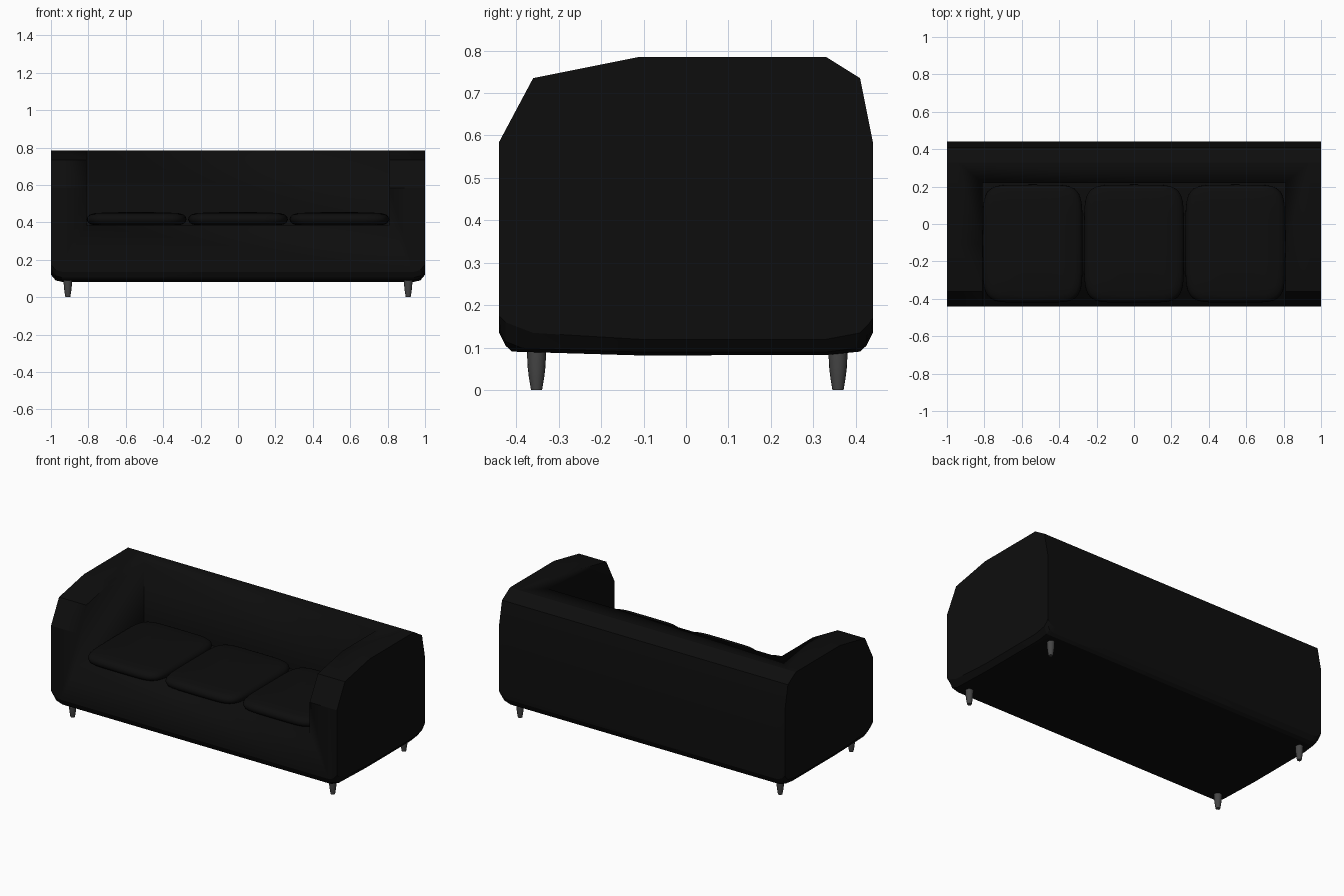
import bpy, bmesh
from math import cos, sin, pi, radians, copysign

if "Cube" in bpy.data.objects:
    bpy.data.objects.remove(bpy.data.objects["Cube"])


def material(name, v):
    m = bpy.data.materials.new(name)
    m.diffuse_color = (v, v, v, 1)
    m.use_nodes = True
    m.node_tree.nodes["Principled BSDF"].inputs["Base Color"].default_value = m.diffuse_color
    return m


def loft(name, rings, mat=None, angle=30):
    """Skin a list of equal-length closed rings and cap both ends."""
    bm = bmesh.new()
    vs = [[bm.verts.new(p) for p in r] for r in rings]
    n = len(rings[0])
    for a, b in zip(vs, vs[1:]):
        for i in range(n):
            j = (i + 1) % n
            bm.faces.new((a[i], a[j], b[j], b[i]))
    bm.faces.new(vs[0][::-1])
    bm.faces.new(vs[-1])
    bmesh.ops.recalc_face_normals(bm, faces=bm.faces)
    me = bpy.data.meshes.new(name)
    bm.to_mesh(me)
    bm.free()
    ob = bpy.data.objects.new(name, me)
    bpy.context.collection.objects.link(ob)
    if mat:
        me.materials.append(mat)
    bpy.ops.object.select_all(action='DESELECT')
    ob.select_set(True)
    bpy.context.view_layer.objects.active = ob
    bpy.ops.object.shade_smooth_by_angle(angle=radians(angle))
    return ob


fabric = material("black_fabric", 0.004)
metal = material("dark_metal", 0.06)

# Sofa shell: faceted side profile swept along x, underside tucked in at the ends
top = [(0.44, 0.585), (0.41, 0.735), (0.33, 0.785),
       (-0.11, 0.785), (-0.36, 0.735), (-0.44, 0.585)]
end = [(-0.44, 0.175), (-0.425, 0.16), (-0.36, 0.135), (-0.11, 0.12),
       (0.33, 0.12), (0.41, 0.135), (0.43, 0.155), (0.44, 0.17)]
mid = [(-0.438, 0.145), (-0.425, 0.115), (-0.385, 0.099), (-0.11, 0.09),
       (0.33, 0.09), (0.40, 0.099), (0.425, 0.115), (0.438, 0.145)]
full = [(-0.44, 0.135), (-0.425, 0.105), (-0.41, 0.091), (-0.11, 0.082),
        (0.33, 0.083), (0.41, 0.091), (0.425, 0.105), (0.44, 0.135)]
stations = [(-1, end), (-0.975, mid), (-0.94, full), (0.94, full), (0.975, mid), (1, end)]
shell = loft("sofa_shell", [[(x, y, z) for y, z in top + low] for x, low in stations], fabric, 20)

# Cut the seat recess between the arms and the back
cut = loft("seat_recess_cutter", [[(x, -0.6, z), (x, 0.22, z), (x, 0.22, 1), (x, -0.6, 1)]
                                  for x in (-0.81, 0.81) for z in (0.385,)], fabric)
mod = shell.modifiers.new("recess", 'BOOLEAN')
mod.operation = 'DIFFERENCE'
mod.solver = 'EXACT'
mod.object = cut
bpy.context.view_layer.objects.active = shell
bpy.ops.object.modifier_apply(modifier=mod.name)
bpy.data.objects.remove(cut)


# Soft seat cushions: stacked rounded-square rings
def squircle(cx, cy, rx, ry, z, power=6, n=48):
    def f(t):
        return copysign(abs(t) ** (2 / power), t)
    return [(cx + rx * f(cos(2 * pi * i / n)), cy + ry * f(sin(2 * pi * i / n)), z)
            for i in range(n)]


layers = [(0.06, 0.385), (0.025, 0.388), (0.007, 0.399), (0, 0.416), (0.004, 0.430),
          (0.016, 0.442), (0.04, 0.449), (0.10, 0.453), (0.20, 0.455)]
for label, cx in (("left", -0.542), ("middle", 0), ("right", 0.542)):
    loft(label + "_seat_cushion",
         [squircle(cx, -0.105, 0.267 - d, 0.315 - d, z) for d, z in layers], fabric, 60)

# Tapered round legs
taper = [(0.013, 0), (0.018, 0.03), (0.021, 0.055), (0.023, 0.10)]
for fb, y in (("front", -0.352), ("back", 0.358)):
    for side, x in (("left", -0.91), ("right", 0.91)):
        loft(f"{fb}_{side}_leg",
             [squircle(x, y, r, r, z, 2, 16) for r, z in taper], metal)
